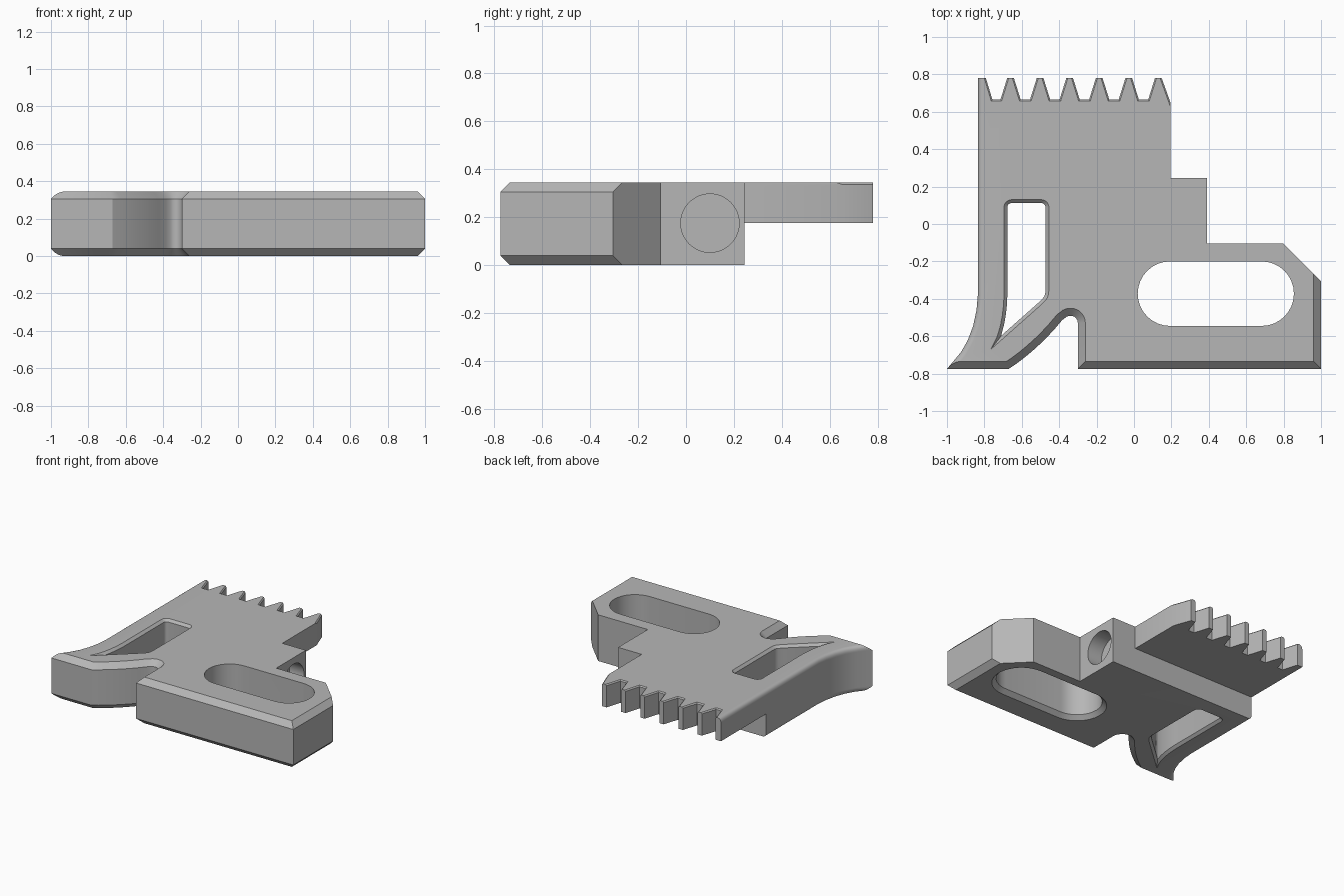
import bpy, bmesh, math
from mathutils import Vector
from mathutils.geometry import interpolate_bezier

if "Cube" in bpy.data.objects:
    bpy.data.objects.remove(bpy.data.objects["Cube"])

H = 0.345          # body thickness
CHAMFER, ROUND, FINE = 0.04, 0.03, 0.008

steel = bpy.data.materials.new("plain grey")
steel.use_nodes = True
GREY = (0.47, 0.47, 0.47, 1)
steel.diffuse_color = GREY
steel.node_tree.nodes["Principled BSDF"].inputs["Base Color"].default_value = GREY


def bezier(a, b, c, d, n):
    pts = [Vector((*p, 0)) for p in (a, b, c, d)]
    return [(p.x, p.y) for p in interpolate_bezier(*pts, n)]


def arc(cx, cy, r, start, end, n):
    angles = [math.radians(start + (end - start) * i / n) for i in range(n + 1)]
    return [(cx + r * math.cos(a), cy + r * math.sin(a)) for a in angles]


def inset(points, amounts):
    """Move every edge of a counter-clockwise outline inward by its own amount."""
    n, result = len(points), []
    for i in range(n):
        p = Vector(points[i])
        u = (p - Vector(points[i - 1])).normalized()
        v = (Vector(points[(i + 1) % n]) - p).normalized()
        a, b = amounts[i - 1], amounts[i]
        n1, n2 = Vector((-u.y, u.x)), Vector((-v.y, v.x))
        det = n1.x * n2.y - n1.y * n2.x
        if abs(det) < 1e-4:
            result.append(p + n1 * a)
        else:
            result.append(p + Vector((a * n2.y - b * n1.y, b * n1.x - a * n2.x)) / det)
    return result


def loft(name, rings):
    """Closed solid through rings of (z, outline)."""
    bm = bmesh.new()
    loops = [[bm.verts.new((p[0], p[1], z)) for p in pts] for z, pts in rings]
    n = len(loops[0])
    bm.faces.new(loops[0][::-1])
    bm.faces.new(loops[-1])
    for lo, hi in zip(loops, loops[1:]):
        for i in range(n):
            j = (i + 1) % n
            bm.faces.new((lo[i], lo[j], hi[j], hi[i]))
    mesh = bpy.data.meshes.new(name)
    bm.to_mesh(mesh)
    bm.free()
    mesh.materials.append(steel)
    obj = bpy.data.objects.new(name, mesh)
    bpy.context.collection.objects.link(obj)
    return obj


def cut(body, cutter):
    cutter.hide_render = True
    mod = body.modifiers.new("cut", "BOOLEAN")
    mod.operation, mod.solver, mod.object = "DIFFERENCE", "EXACT", cutter
    bpy.context.view_layer.objects.active = body
    bpy.ops.object.modifier_apply(modifier=mod.name)
    bpy.data.objects.remove(cutter)


# Body outline; each entry names the finish of the edge that follows it
outline, finish = [], []


def add(kind, *pts):
    outline.extend(pts)
    finish.extend([kind] * len(pts))


# Curved finger hook and narrow relief notch
add("chamfer", (-1, -0.775))
add("chamfer", *bezier((-0.67, -0.775), (-0.57, -0.71), (-0.47, -0.62), (-0.385, -0.515), 8))
add("chamfer", *arc(-0.34, -0.53, 0.04, 120, 0, 6))
# Front and right side of the slotted foot
add("chamfer", (-0.30, -0.775), (1, -0.775))
add("sharp", (1, -0.305), (0.8, -0.105), (0.39, -0.105), (0.39, 0.245), (0.195, 0.245))
# Rack teeth, from right to left
add("fine", (0.195, 0.65))
for i in range(6):
    x = 0.13 - 0.158 * i
    add("sharp", (x + 0.018, 0.78))
    add("fine", (x - 0.018, 0.78), (x - 0.054, 0.665))
    add("fine", (x - 0.104, 0.665) if i < 5 else (-0.752, 0.665))
# The last valley closes on the half tooth at the left edge
outline[-1] = (-0.757, 0.665)
add("sharp", (-0.792, 0.78))
# Rounded left side
add("round", (-0.835, 0.78), (-0.835, -0.38), (-0.842, -0.46), (-0.86, -0.545),
    (-0.888, -0.62), (-0.925, -0.685))


def edge_inset(kind, d):
    if kind == "chamfer":
        return max(CHAMFER - d, 0)
    if kind == "fine":
        return max(FINE - d, 0)
    if kind == "round" and d < ROUND:
        return ROUND - math.sqrt(ROUND ** 2 - (ROUND - d) ** 2)
    return 0


depths = [0, 0.001, 0.004, FINE, 0.016, ROUND, CHAMFER]
layers = [(d, inset(outline, [edge_inset(k, d) for k in finish])) for d in depths]
body = loft("catch_body", layers + [(H - d, pts) for d, pts in reversed(layers)])

# Step under the rack plate
box = [(-1.2, 0.245), (1.2, 0.245), (1.2, 1), (-1.2, 1)]
cut(body, loft("step_cutter", [(-0.1, box), (0.175, box)]))

# Slot through the foot, chamfered underneath
lip = 0.03


def slot(r):
    return arc(0.6825, -0.3725, r, -90, 90, 16) + arc(0.1925, -0.3725, r, 90, 270, 16)


cut(body, loft("slot_cutter", [(-lip, slot(0.1725 + 2 * lip)), (lip, slot(0.1725)),
                               (H + 0.1, slot(0.1725))]))

# Window behind the hook, chamfered on both sides
window = [(-0.765, -0.67), (-0.5, -0.435)]
window += bezier((-0.475, -0.41), (-0.46, -0.395), (-0.455, -0.38), (-0.455, -0.35), 4)
window += arc(-0.495, 0.09, 0.04, 0, 90, 5) + arc(-0.655, 0.09, 0.04, 90, 180, 5)
window += bezier((-0.695, -0.38), (-0.697, -0.48), (-0.715, -0.56), (-0.735, -0.61), 6)
c = 0.018
inner = inset(window, [c] * len(window))
cut(body, loft("window_cutter", [(-0.05, window), (0, window), (c, inner),
                                 (H - c, inner), (H, window), (H + 0.05, window)]))

# Blind spring pocket in the right face
bpy.ops.mesh.primitive_cylinder_add(vertices=48, radius=0.122, depth=0.24,
                                    location=(0.39, 0.1, 0.175),
                                    rotation=(0, math.pi / 2, 0))
pocket = bpy.context.object
pocket.name = "pocket_cutter"
pocket.data.materials.append(steel)
cut(body, pocket)

bpy.ops.object.select_all(action="DESELECT")
body.select_set(True)
bpy.context.view_layer.objects.active = body
bpy.ops.object.shade_smooth_by_angle(angle=math.radians(30))
